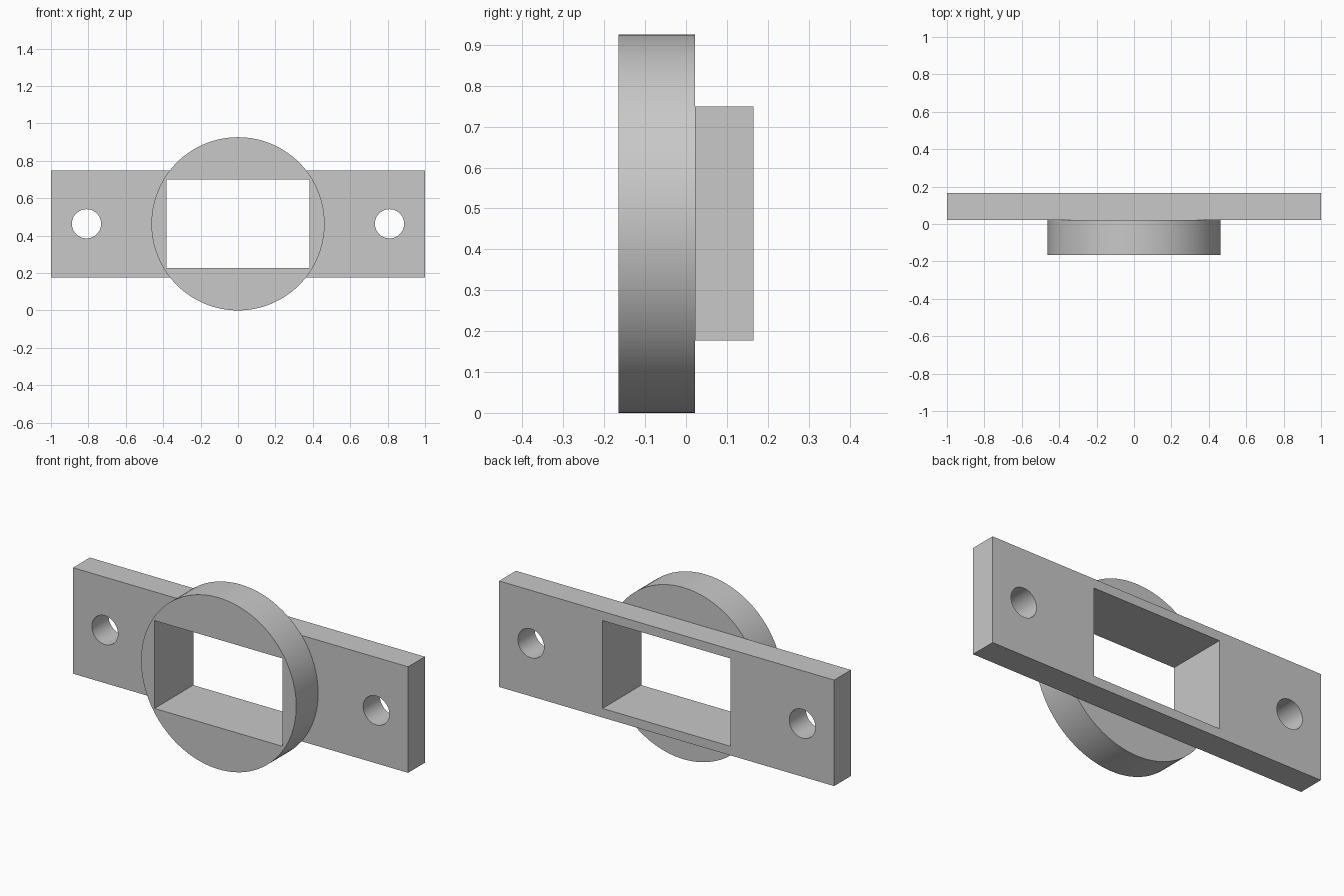
import bpy
import math

default = bpy.data.objects.get("Cube")
if default:
    bpy.data.objects.remove(default, do_unlink=True)

CENTRE_Z = 0.463
FRONT, SEAM, BACK = -0.165, 0.022, 0.165

grey = bpy.data.materials.new("light grey")
grey.use_nodes = True
colour = (0.58, 0.58, 0.58, 1)
grey.diffuse_color = colour
grey.node_tree.nodes["Principled BSDF"].inputs["Base Color"].default_value = colour


def finish(name):
    ob = bpy.context.object
    ob.name = ob.data.name = name
    ob.data.materials.append(grey)
    bpy.ops.object.transform_apply(location=True, rotation=True, scale=True)
    return ob


def box(name, width, height, y0, y1):
    bpy.ops.mesh.primitive_cube_add(size=1, location=(0, (y0 + y1) / 2, CENTRE_Z))
    bpy.context.object.scale = (width, y1 - y0, height)
    return finish(name)


def cylinder(name, x, radius, y0, y1, sides):
    bpy.ops.mesh.primitive_cylinder_add(
        vertices=sides, radius=radius, depth=y1 - y0,
        location=(x, (y0 + y1) / 2, CENTRE_Z), rotation=(math.pi / 2, 0, 0))
    return finish(name)


def cut(part, cutters):
    # Apply each cut, then shade the round walls smooth
    bpy.ops.object.select_all(action="DESELECT")
    bpy.context.view_layer.objects.active = part
    part.select_set(True)
    for cutter in cutters:
        mod = part.modifiers.new("cut", "BOOLEAN")
        mod.operation = "DIFFERENCE"
        mod.solver = "EXACT"
        mod.object = cutter
        bpy.ops.object.modifier_apply(modifier=mod.name)
    bpy.ops.object.shade_smooth_by_angle(angle=math.radians(30))


# Flat mounting plate and round collar in front of it
plate = box("mounting_plate", 2.0, 0.572, SEAM, BACK)
collar = cylinder("round_collar", 0, 0.463, FRONT, SEAM, 128)

# Rectangular opening through both parts, and a screw hole at each end
opening = box("opening_cutter", 0.765, 0.474, FRONT - 0.1, BACK + 0.1)
holes = [cylinder("screw_hole_cutter", x, 0.078, SEAM - 0.1, BACK + 0.1, 64)
         for x in (-0.81, 0.81)]

cut(plate, [opening] + holes)
cut(collar, [opening])

for cutter in [opening] + holes:
    bpy.data.objects.remove(cutter, do_unlink=True)
